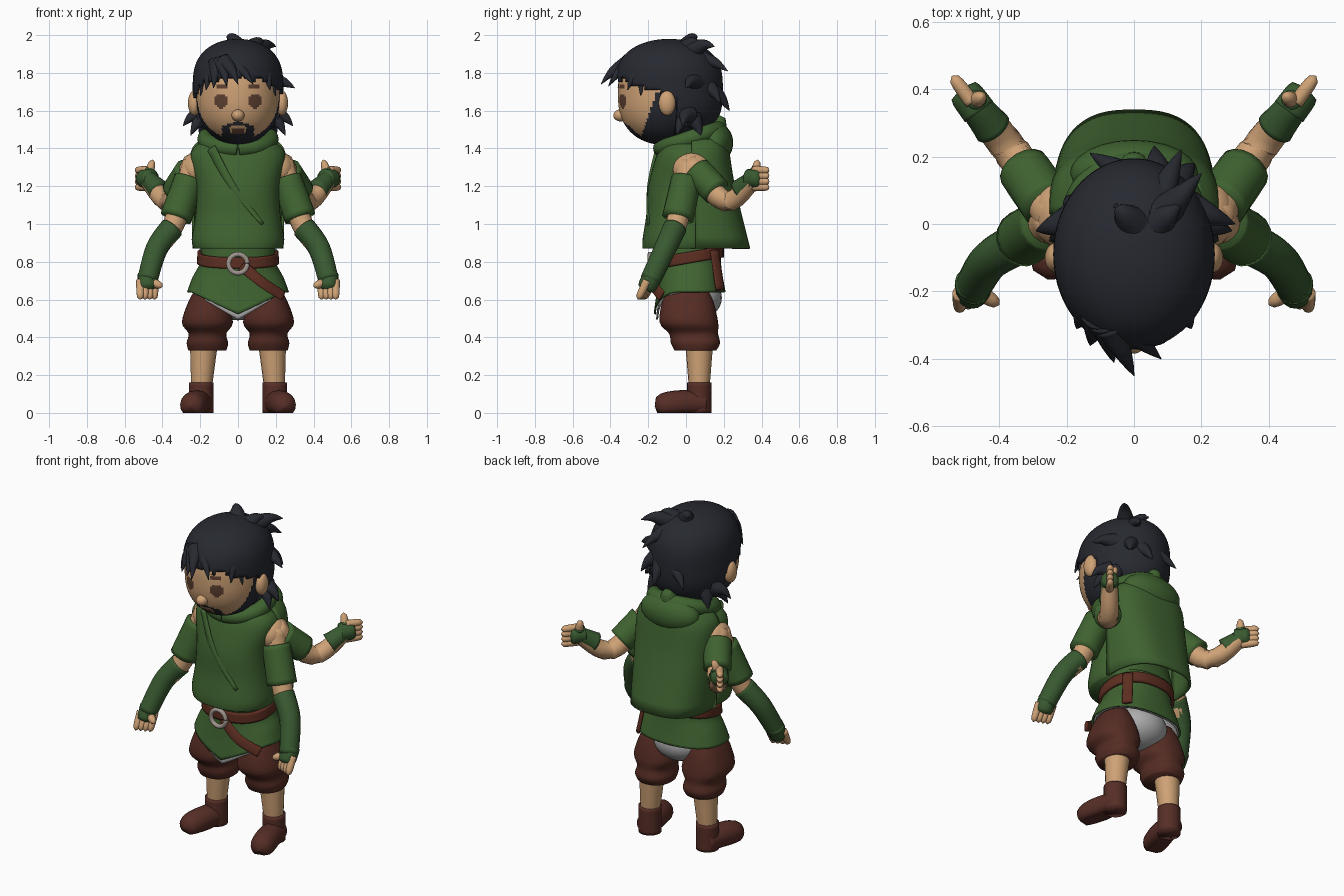
import bpy, bmesh
from math import sin, cos, pi, copysign
from mathutils import Vector, Matrix

if "Cube" in bpy.data.objects:
    bpy.data.objects.remove(bpy.data.objects["Cube"])


def material(name, red, green_part, blue):
    mat = bpy.data.materials.new(name)
    mat.use_nodes = True
    colour = (red, green_part, blue, 1)
    mat.diffuse_color = colour
    mat.node_tree.nodes["Principled BSDF"].inputs["Base Color"].default_value = colour
    return mat


skin = material("skin", .62, .36, .18)
hair = material("dark hair", .02, .022, .03)
green = material("green cloth", .05, .125, .03)
glove = material("glove green", .04, .1, .03)
brown = material("trouser brown", .09, .025, .017)
leather = material("boot leather", .095, .027, .02)
belt_brown = material("belt brown", .11, .027, .015)
grey = material("grey linen", .42, .42, .42)
dark_brown = material("eye brown", .11, .05, .03)
metal = material("buckle metal", .35, .3, .27)


def smooth_path(points, steps):
    """Catmull-Rom resampling of points with any number of components."""
    result = []
    last = len(points) - 1
    for i in range(last):
        before, start, end, after = (points[max(i - 1, 0)], points[i], points[i + 1], points[min(i + 2, last)])
        for step in range(steps):
            t = step / steps
            result.append([q + t / 2 * (r - p + t * (2 * p - 5 * q + 4 * r - s + t * (3 * q - p - 3 * r + s)))
                           for p, q, r, s in zip(before, start, end, after)])
    return result + [list(points[last])]


def bridge(bm, rows, closed, capped):
    count = len(rows[0])
    for lower, upper in zip(rows, rows[1:]):
        for i in range(count if closed else count - 1):
            j = (i + 1) % count
            bm.faces.new((lower[i], lower[j], upper[j], upper[i]))
    if capped:
        bm.faces.new(rows[0])
        bm.faces.new(rows[-1])


def finish(bm, name, materials, thickness=0):
    bmesh.ops.recalc_face_normals(bm, faces=bm.faces)
    for face in bm.faces:
        face.smooth = True
    mesh = bpy.data.meshes.new(name)
    bm.to_mesh(mesh)
    bm.free()
    for mat in materials:
        mesh.materials.append(mat)
    part = bpy.data.objects.new(name, mesh)
    bpy.context.collection.objects.link(part)
    if thickness:
        modifier = part.modifiers.new("thickness", "SOLIDIFY")
        modifier.thickness = thickness


def loft(name, materials, rings, x=0, sides=48, steps=4, power=2.3, back_only=False, capped=True,
         thickness=0, keep=None, height=None, paint=None):
    """Stacked horizontal ovals, each given as (z, half width, half depth, y)."""
    bm = bmesh.new()
    rows = []
    for z, width, depth, y in smooth_path(rings, steps):
        row = []
        for i in range(sides):
            angle = pi * i / (sides - 1) if back_only else 2 * pi * i / sides
            c, s = (copysign(abs(v) ** (2 / power), v) for v in (cos(angle), sin(angle)))
            point = Vector((x + width * c, y + depth * s, z))
            if height:
                point.z = height(point)
            row.append(bm.verts.new(point))
        rows.append(row)
    bridge(bm, rows, not back_only, capped)
    if keep:
        unwanted = [f for f in bm.faces if not keep(f.calc_center_median())]
        bmesh.ops.delete(bm, geom=unwanted, context="FACES")
    if paint:
        for face in bm.faces:
            face.material_index = paint(face.calc_center_median())
    finish(bm, name, materials, thickness)


def egg(name, materials, bottom, top, width, depth, y, power, rows, **options):
    """A rounded closed form whose outline follows a superellipse."""
    rings = []
    for i in range(1, rows):
        t = cos(pi * i / rows)
        size = (1 - abs(t) ** power) ** .5
        rings.append(((bottom + top) / 2 + t * (top - bottom) / 2, width * size, depth * size, y))
    loft(name, materials, rings, steps=1, power=2, **options)


def tubes(name, mat, paths, start, end, side=1, steps=6, flat=1, tip=0, floor=None):
    """Tapered tubes along paths; tip rounds off the far end."""
    bm = bmesh.new()
    for path in paths:
        points = [Vector((side * x, y, z)) for x, y, z in smooth_path(path, steps)]
        last = len(points) - 1
        rows = []
        for i, point in enumerate(points):
            t = i / last
            radius = start + (end - start) * t
            if tip:
                radius *= (1 - t ** tip) ** .5
            radius = max(radius, .002)
            along = (points[min(i + 1, last)] - points[max(i - 1, 0)]).normalized()
            outward = Vector((point.x, point.y, .001))
            outward = (outward - along * outward.dot(along)).normalized()
            across = along.cross(outward)
            row = []
            for j in range(16):
                angle = pi * j / 8
                corner = point + radius * (across * cos(angle) + outward * flat * sin(angle))
                if floor is not None:
                    corner.z = max(corner.z, floor)
                row.append(bm.verts.new(corner))
            rows.append(row)
        bridge(bm, rows, True, True)
    finish(bm, name, [mat])


def ball(name, mat, centre, size, side=1):
    bm = bmesh.new()
    place = Matrix.Translation((side * centre[0], centre[1], centre[2])) @ Matrix.Diagonal((*size, 1))
    bmesh.ops.create_uvsphere(bm, u_segments=24, v_segments=16, radius=1, matrix=place)
    finish(bm, name, [mat])


# Head, with eyes, brows, mouth and beard as coloured faces
def face_colour(p):
    plain, beard, feature = range(3)
    across = abs(p.x)
    jaw_edge = -.17 - (1.66 - p.z) / 3
    if p.y > jaw_edge and p.z < 1.7:
        return beard
    eye = Vector((across - .09, p.z - 1.65)).length < .036
    brow = .05 < across < .115 and abs(p.z - 1.73) < .008
    mouth = across < .035 and abs(p.z - 1.49) < .012
    if eye or brow or mouth:
        return feature
    bare_lip = across < .04 and abs(p.z - 1.5) < .025
    goatee = across < .085 and p.z < 1.545 - across / 3
    return beard if (goatee or p.z < 1.46) and not bare_lip else plain


egg("head", [skin, hair, dark_brown], 1.42, 1.95, .22, .235, -.125, 2.5, 76, sides=110, paint=face_colour)
ball("nose", skin, (0, -.345, 1.575), (.034, .04, .032))
tubes("neck", skin, [[(0, 0, 1.35), (0, -.04, 1.5)]], .09, .09)


# Hair cap cut away around the face, then loose locks
def is_hair(p):
    fringe = 1.775 - .4 * max(0, p.y + .36) + .012 * sin(60 * p.x)
    return p.y > -.055 or p.z > fringe


egg("hair_cap", [hair], 1.44, 1.98, .24, .285, -.09, 3, 40, sides=80, thickness=.02, keep=is_hair)


def locks(name, root, tips, radius, side=1):
    root = Vector(root)
    paths = []
    for tip in map(Vector, tips):
        bend = root.lerp(tip, .7) + Vector((0, 0, .02))
        paths.append([root.lerp(tip, .3), bend, tip])
    tubes(name, hair, paths, radius, 0, side)


locks("fringe_locks", (-.1, -.24, 1.9),
      [(0, -.45, 1.74), (-.06, -.41, 1.73), (.08, -.4, 1.74), (-.13, -.36, 1.72)], .05)
locks("temple_locks", (.13, -.22, 1.84), [(.17, -.31, 1.71), (.2, -.24, 1.68)], .045)
locks("temple_locks", (.13, -.22, 1.84), [(.17, -.31, 1.71), (.2, -.24, 1.68)], .045, -1)
locks("crown_locks", (.03, -.03, 1.9), [(.14, .22, 1.81), (.2, .15, 1.94), (-.06, .06, 1.99), (.14, .06, 1.96)], .06)
locks("back_locks", (.08, .08, 1.76), [(.3, 0, 1.72), (.06, .23, 1.6), (-.13, .21, 1.62), (.18, .18, 1.64)], .06)
for side in (1, -1):
    locks("side_locks", (.15, .02, 1.6), [(.29, -.02, 1.52), (.25, -.05, 1.47), (.2, .08, 1.45)], .055, side)
    ball("ear", skin, (.232, -.1, 1.64), (.033, .045, .066), side)

# Tunic top, crossing fold, back cape and hood
loft("tunic_top", [green], [(.87, .235, .2, -.03), (.92, .245, .2, -.03), (1.05, .225, .175, -.035),
                            (1.2, .22, .17, -.03), (1.38, .25, .15, 0), (1.46, .14, .1, 0)])
tubes("tunic_fold", green, [[(-.14, -.14, 1.4), (-.03, -.195, 1.2), (.13, -.2, 1)]], .03, .01, flat=.5)
loft("back_cape", [green], [(1.45, .2, .18, .03), (1.38, .25, .2, .03), (1.2, .25, .21, .05), (.87, .24, .29, .05)],
     power=2.7, back_only=True, capped=False, thickness=.015)
collar = [(.17 * sin(a), .02 - .15 * cos(a), 1.45 - .05 * cos(a)) for a in (pi * i / 6 for i in range(13))]
tubes("hood_collar", green, [collar], .045, .045)
ball("hood", green, (0, .15, 1.43), (.19, .1, .11))
tubes("hood_peak", green, [[(0, .13, 1.45), (0, .19, 1.57)]], .1, .02)


# Tunic skirt with a pointed front, and the linen below it
def pointed(drop):
    def height(p):
        point = max(0, 1 - abs(p.x) / .25) if p.y < 0 else 0
        return .9 - (.9 - p.z) * (1 + drop * point)
    return height


def skirt(name, mat, inset, drop):
    rings = [(z, width - inset, depth - inset, .02)
             for z, width, depth in ((.9, .2, .165), (.8, .2, .165), (.72, .24, .175), (.64, .27, .19))]
    loft(name, [mat], rings, capped=False, thickness=.01, height=pointed(drop))


skirt("tunic_skirt", green, 0, .45)
skirt("linen_lining", grey, .012, .56)
ball("linen_seat", grey, (0, .05, .61), (.16, .14, .12))

# Belt higher at the back, ring buckle and hanging straps
loft("belt", [belt_brown], [(.79, .218, .18, .02), (.85, .214, .18, .02)], capped=False, thickness=.02,
     height=lambda p: p.z + p.y / 6)
tubes("front_strap", belt_brown, [[(.02, -.175, .78), (.13, -.18, .69), (.24, -.13, .62)]], .03, .03, flat=.3)
tubes("rear_strap", belt_brown, [[(.17, .15, .86), (.2, .18, .65)]], .03, .03, flat=.35)
buckle = [(.05 * cos(a), -.19, .79 + .05 * sin(a)) for a in (pi * i / 6 for i in range(13))]
tubes("buckle_ring", metal, [buckle], .013, .013, steps=2)

# Joints of the four arms
shoulder = Vector((.23, .02, 1.32))
front_elbow, front_wrist = Vector((.34, -.05, 1)), Vector((.48, -.19, .7))
rear_elbow, rear_wrist = Vector((.36, .21, 1.12)), Vector((.48, .36, 1.24))
forearm_bow = front_elbow.lerp(front_wrist, .5) + Vector((.02, .01, .02))


def hand(name, wrist, aim, spread, thumb, side):
    aim, spread, thumb = map(Vector, (aim, spread, thumb))
    fingers = []
    for i in range(4):
        root = wrist + spread * (i - 1.5)
        fingers.append([root, root + aim])
    tubes(name + "_fingers", skin, fingers, .022, .02, side, tip=6)
    tubes(name + "_thumb", skin, [[wrist, wrist + thumb]], .03, .018, side, tip=6)
    tubes(name + "_thumb_cover", glove, [[wrist, wrist + thumb / 2]], .034, .029, side)
    tubes(name + "_palm", glove, [[wrist - aim / 3, wrist + aim * .55]], .052, .05, side, tip=8)


for side in (1, -1):
    # Trousers, calves and boots
    loft("trouser_leg", [brown], [(.66, .06, .1, .01), (.59, .1, .135, .01), (.48, .135, .155, .015), (.42, .1, .13, .04),
                                  (.37, .11, .13, .05), (.33, .1, .11, .05)], x=side * .162)
    tubes("calf", skin, [[(.18, .07, .38), (.195, .07, .1)]], .077, .05, side)
    tubes("boot_shaft", leather, [[(.195, .07, .16), (.195, .07, 0)]], .065, .065, side)
    tubes("boot_foot", leather, [[(.195, .1, .05), (.22, -.02, .05), (.255, -.165, .035)]], .062, .08, side, tip=6, floor=0)

    # Lowered front arm
    ball("shoulder", skin, (.225, .03, 1.29), (.075, .1, .09), side)
    tubes("front_arm", skin, [[shoulder, front_elbow, forearm_bow]], .065, .05, side)
    tubes("front_sleeve", green, [[shoulder.lerp(front_elbow, .25), shoulder.lerp(front_elbow, .9)]], .08, .085, side)
    tubes("front_glove", glove, [[front_elbow.lerp(front_wrist, .07), forearm_bow, front_wrist]], .064, .054, side)
    hand("front_hand", front_wrist, (0, -.05, -.1), (.025, -.01, 0), (-.08, -.05, -.03), side)

    # Raised rear arm
    tubes("rear_arm", skin, [[shoulder, rear_elbow, rear_wrist]], .065, .045, side)
    tubes("rear_sleeve", green, [[shoulder.lerp(rear_elbow, .2), shoulder.lerp(rear_elbow, .75)]], .08, .078, side)
    tubes("rear_glove", glove, [[rear_elbow.lerp(rear_wrist, .5), rear_wrist]], .058, .045, side)
    hand("rear_hand", rear_wrist, (.06, .08, 0), (0, 0, .03), (-.03, .02, .1), side)
